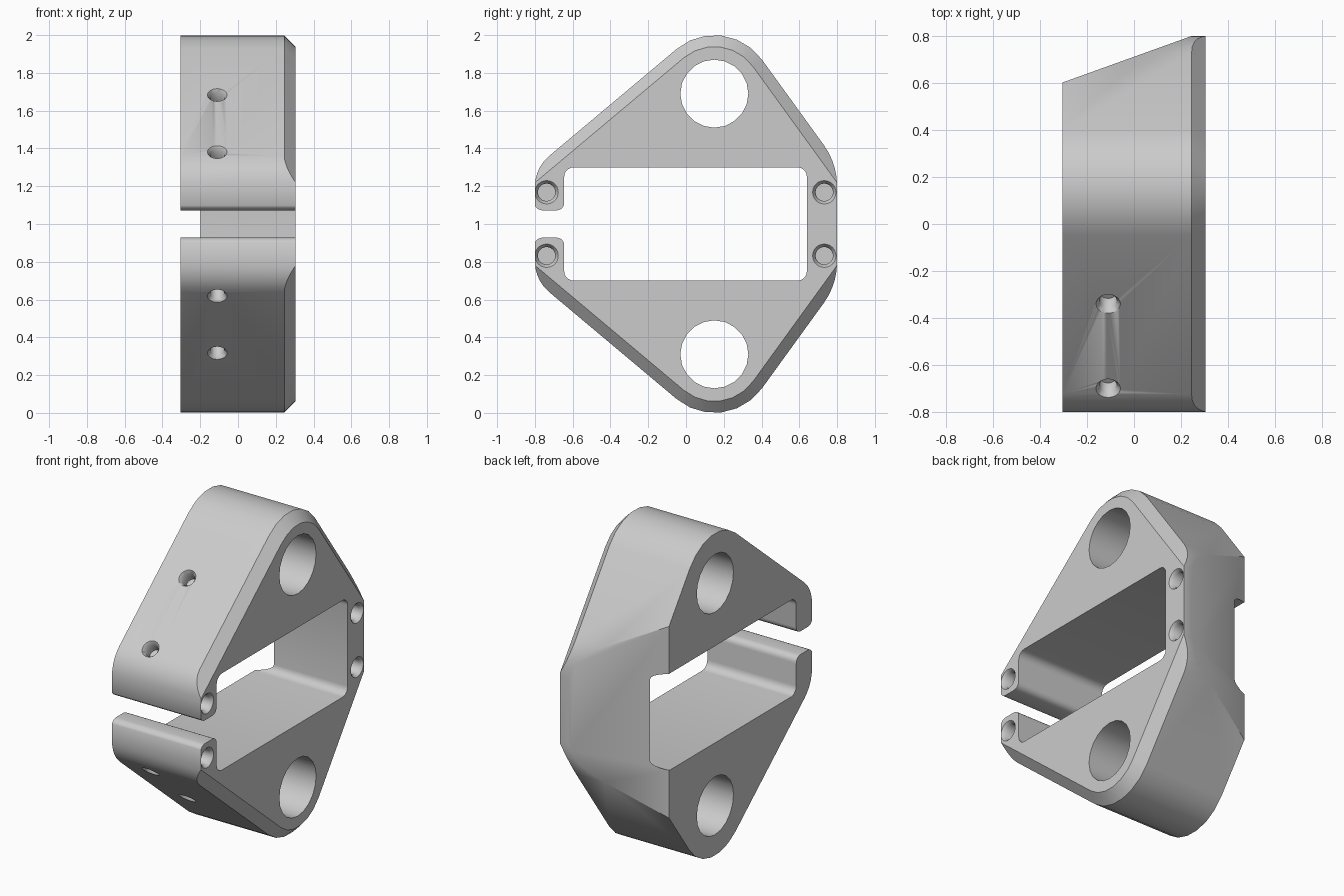
import bpy, bmesh, math
from mathutils import Vector

if "Cube" in bpy.data.objects:
    bpy.data.objects.remove(bpy.data.objects["Cube"], do_unlink=True)

HALF = 0.305          # half thickness along x
CHAMFER = 0.06


def fillet(a, b, c, r, n):
    """Arc of n segments rounding the corner b between a and c."""
    a, b, c = Vector(a), Vector(b), Vector(c)
    d1, d2 = (a - b).normalized(), (c - b).normalized()
    half = d1.angle(d2) / 2
    mid = b + (d1 + d2).normalized() * r / math.sin(half)
    t = r / math.tan(half)
    v0, v1 = b + d1 * t - mid, b + d2 * t - mid
    sweep = math.pi - 2 * half
    return [mid + (v0 * math.sin(sweep * (1 - i / n)) + v1 * math.sin(sweep * i / n))
            / math.sin(sweep) for i in range(n + 1)]


def flip(points):
    """Mirror a (y, z) path about mid height."""
    return [Vector((p[0], 2 - p[1])) for p in reversed(points)]


def loft(rings):
    """Closed solid through rings of equal point count."""
    bm = bmesh.new()
    rows = [[bm.verts.new(p) for p in ring] for ring in rings]
    for low, high in zip(rows, rows[1:]):
        for i in range(len(low)):
            j = (i + 1) % len(low)
            bm.faces.new((low[i], low[j], high[j], high[i]))
    bm.faces.new(rows[0])
    bm.faces.new(rows[-1])
    bmesh.ops.recalc_face_normals(bm, faces=bm.faces)
    return bm


def prism(points, x):
    return loft([[(s, p[0], p[1]) for p in points] for s in (-x, x)])


def to_object(bm, name):
    mesh = bpy.data.meshes.new(name)
    bm.to_mesh(mesh)
    bm.free()
    obj = bpy.data.objects.new(name, mesh)
    bpy.context.collection.objects.link(obj)
    return obj


def slice_off(bm, point, normal):
    """Remove everything beyond a plane and close the cut."""
    cut = bmesh.ops.bisect_plane(bm, geom=bm.verts[:] + bm.edges[:] + bm.faces[:], dist=1e-5,
                                 plane_co=point, plane_no=normal, clear_outer=True)
    edges = [e for e in cut["geom_cut"] if isinstance(e, bmesh.types.BMEdge)]
    bmesh.ops.holes_fill(bm, edges=edges, sides=0)


def countersunk(centre, normal, r_out, r_in, depth):
    """Blind hole cutter with a conical mouth."""
    centre, normal = Vector(centre), Vector(normal).normalized()
    u = normal.orthogonal().normalized()
    v = normal.cross(u)
    angles = [math.tau * i / 24 for i in range(24)]
    steps = ((0.02, r_out), (0, r_out), (-0.02, r_in), (-depth, r_in))
    return loft([[centre + normal * h + (u * math.cos(a) + v * math.sin(a)) * r
                  for a in angles] for h, r in steps])


# Outer body: rounded kite outline in (y, z)
front, apex, back = (-0.8, 1.297), (0.206, 2.141), (0.8, 1.321)
top_arc = fillet(front, apex, back, 0.31, 6)
upper = (fillet((-0.8, 1), front, apex, 0.21, 5) + top_arc
         + fillet(apex, back, (0.8, 1), 0.37, 5))
body_bm = prism(upper + flip(upper), HALF)

# Slanted back
slice_off(body_bm, (-HALF, 0.602, 1), (-0.36, 1, 0))

# Chamfer along the sloping edges of the left side
chain = [Vector(front)] + top_arc + [Vector(back)]
for path in (chain, flip(chain)):
    for p, q in zip(path, path[1:]):
        d = (q - p).normalized()
        n = Vector((-d.y, d.x))
        slice_off(body_bm, (HALF - CHAMFER, p.x, p.y), (1, n.x, n.y))
bmesh.ops.recalc_face_normals(body_bm, faces=body_bm.faces)
body = to_object(body_bm, "clamp_body")

# Central slot with the front gap, prong corners rounded
corners = [((0.64, 1.3), 0.05), ((-0.645, 1.3), 0.05), ((-0.645, 1.072), 0.04),
           ((-0.8, 1.072), 0.045)]
path = [(0.64, 1)] + [c for c, r in corners] + [(-0.82, 1.25)]
half_slot = []
for i, (c, r) in enumerate(corners):
    half_slot += fillet(path[i], c, path[i + 2], r, 5)
half_slot += [Vector((-0.82, 1.25)), Vector((-0.95, 1.25))]
cutters = [prism(half_slot + flip(half_slot), 0.5)]

# Large bores
for z in (1.69, 0.31):
    cutters.append(prism([(0.15 + 0.18 * math.cos(math.tau * i / 20),
                           z + 0.18 * math.sin(math.tau * i / 20)) for i in range(20)], 0.5))

# Small holes: four on the left side, two on each front slope
slope = (Vector(apex) - Vector(front)).normalized()
for s in (1, -1):
    for y in (-0.738, 0.732):
        cutters.append(countersunk((HALF, y, 1 + s * 0.168), (1, 0, 0), 0.062, 0.046, 0.1))
    for y in (-0.7, -0.34):
        z = front[1] + (y - front[0]) * slope.y / slope.x
        cutters.append(countersunk((-0.11, y, 1 + s * (z - 1)),
                                   (0, -slope.y, s * slope.x), 0.052, 0.037, 0.08))

# Cut everything out of the body
bpy.context.view_layer.objects.active = body
body.select_set(True)
for bm in cutters:
    cutter = to_object(bm, "cutter")
    cutter.hide_render = True
    mod = body.modifiers.new("cut", "BOOLEAN")
    mod.operation, mod.solver, mod.object = "DIFFERENCE", "EXACT", cutter
    bpy.ops.object.modifier_apply(modifier=mod.name)
    bpy.data.objects.remove(cutter, do_unlink=True)

# Plain grey finish
grey = bpy.data.materials.new("plain_grey")
grey.use_nodes = True
colour = (0.6, 0.6, 0.6, 1)
grey.diffuse_color = colour
grey.node_tree.nodes["Principled BSDF"].inputs["Base Color"].default_value = colour
body.data.materials.clear()
body.data.materials.append(grey)
bpy.ops.object.shade_smooth_by_angle(angle=math.radians(40))
